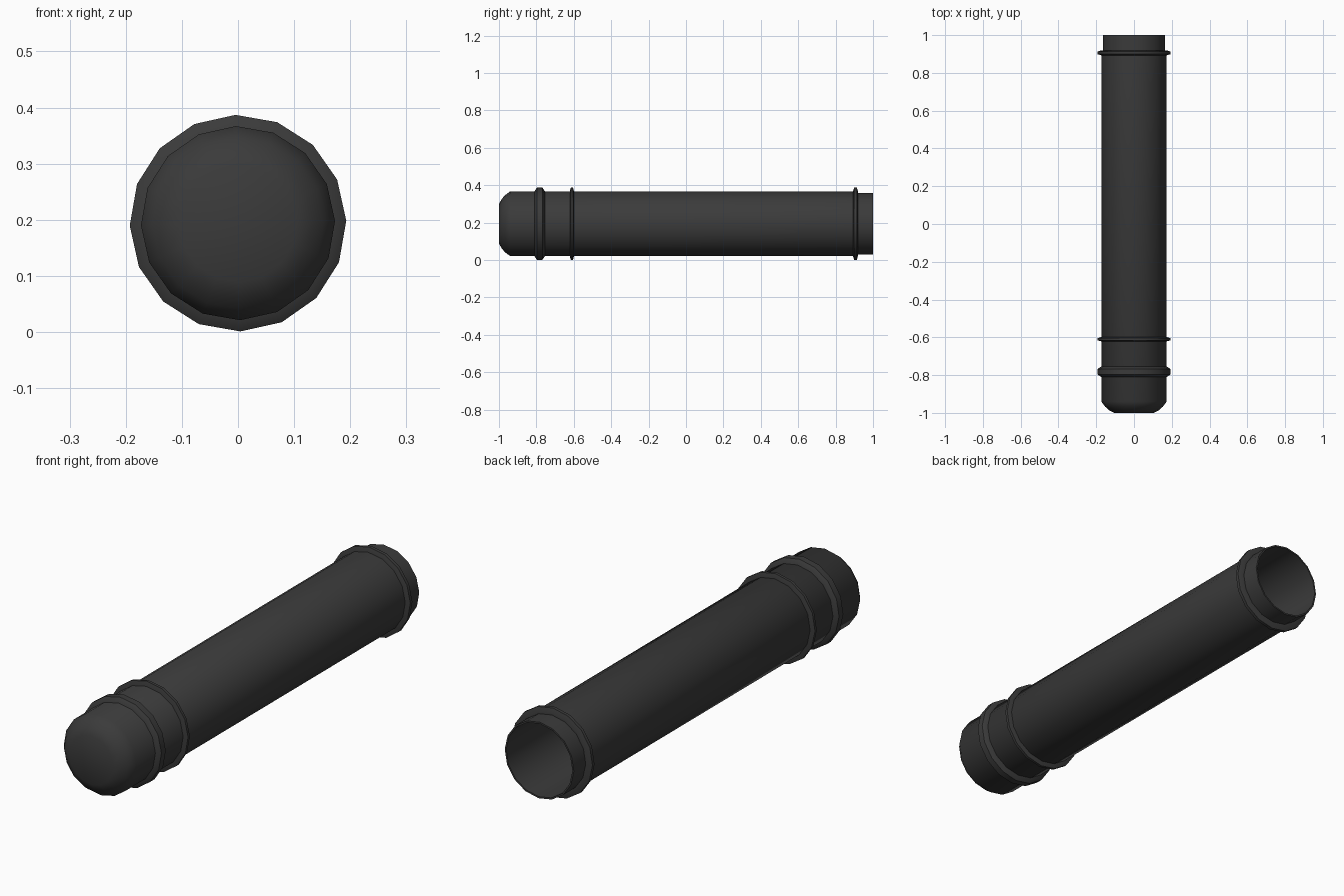
import bpy
import bmesh
from math import cos, sin, radians, tau

SIDES = 16
AXIS_Z = 0.194
TURN = radians(1.3)

if "Cube" in bpy.data.objects:
    bpy.data.objects.remove(bpy.data.objects["Cube"], do_unlink=True)

charcoal = bpy.data.materials.new("charcoal")
charcoal.use_nodes = True
colour = (0.043, 0.043, 0.043, 1)
charcoal.diffuse_color = colour
shader = next(n for n in charcoal.node_tree.nodes if n.type == "BSDF_PRINCIPLED")
shader.inputs["Base Color"].default_value = colour


def lathe(name, profile, closed=False):
    """Revolve (y, radius) points about the tube axis; open profiles get end caps."""
    bm = bmesh.new()
    rings = []
    for y, r in profile:
        angles = [TURN + tau * i / SIDES for i in range(SIDES)]
        rings.append([bm.verts.new((r * cos(a), y, AXIS_Z + r * sin(a))) for a in angles])
    pairs = list(zip(rings, rings[1:]))
    if closed:
        pairs.append((rings[-1], rings[0]))
    else:
        bm.faces.new(rings[0])
        bm.faces.new(rings[-1])
    for a, b in pairs:
        for i in range(SIDES):
            j = (i + 1) % SIDES
            bm.faces.new((a[i], a[j], b[j], b[i]))
    bmesh.ops.recalc_face_normals(bm, faces=bm.faces)
    mesh = bpy.data.meshes.new(name)
    bm.to_mesh(mesh)
    bm.free()
    mesh.materials.append(charcoal)
    obj = bpy.data.objects.new(name, mesh)
    bpy.context.collection.objects.link(obj)
    bpy.ops.object.select_all(action="DESELECT")
    obj.select_set(True)
    bpy.context.view_layer.objects.active = obj
    bpy.ops.object.shade_smooth_by_angle(angle=radians(42))
    return obj


# Hollow tube: rounded front end, stepped open rim, inner bore
lathe("tube", [
    (-1.0, 0.105), (-0.985, 0.133), (-0.967, 0.153), (-0.94, 0.173),
    (0.905, 0.173), (0.905, 0.165), (1.0, 0.165),
    (1.0, 0.158), (-0.93, 0.158),
])


# Raised bands: (start, end, bevel length)
bands = {
    "front_band": (-0.81, -0.755, 0.013),
    "middle_band": (-0.621, -0.599, 0.005),
    "rear_band": (0.893, 0.919, 0.006),
}
for name, (start, end, bevel) in bands.items():
    lathe(name, [
        (start, 0.164), (start, 0.174), (start + bevel, 0.193),
        (end - bevel, 0.193), (end, 0.174), (end, 0.164),
    ], closed=True)
